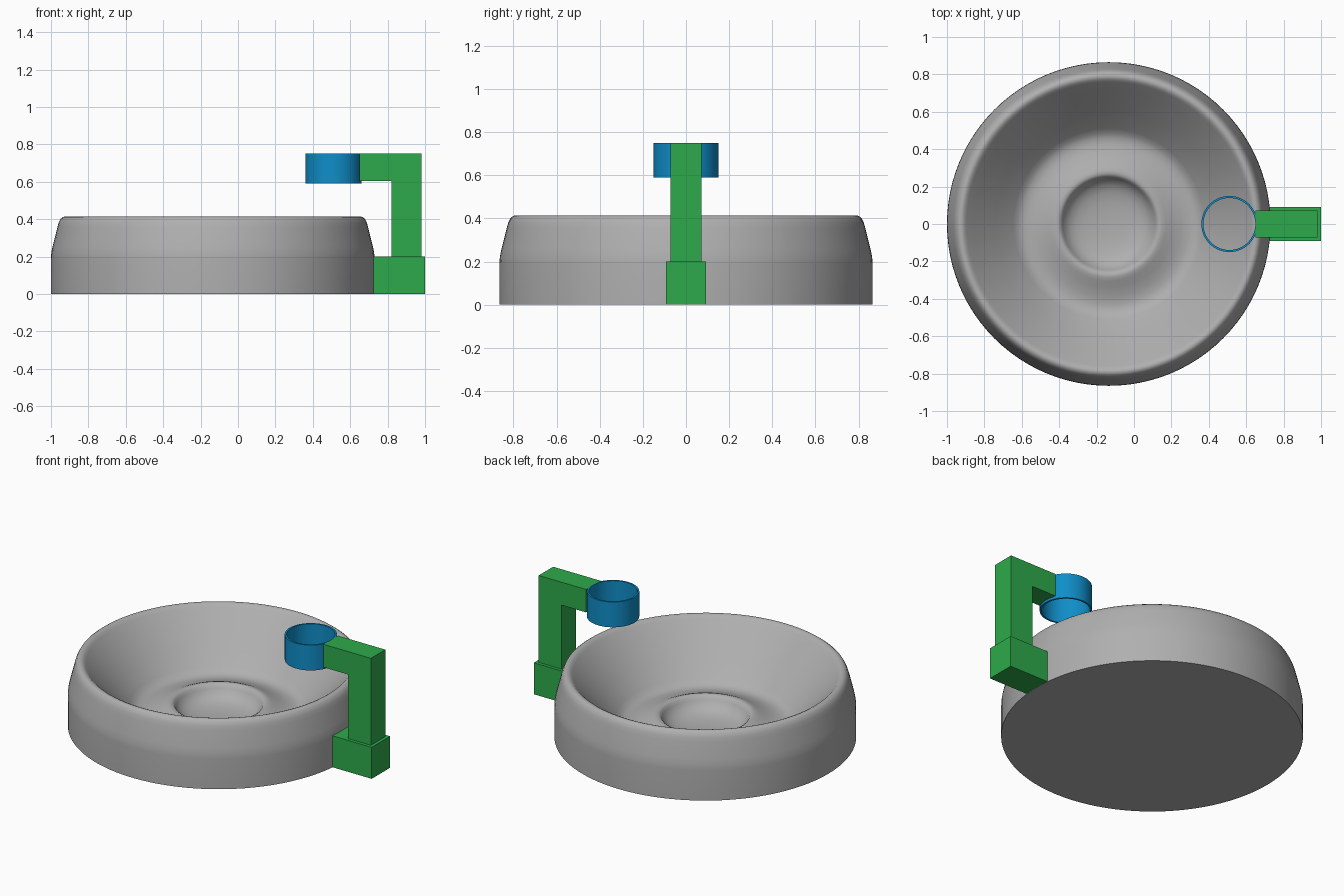
import bpy, bmesh, math

if "Cube" in bpy.data.objects:
    bpy.data.objects.remove(bpy.data.objects["Cube"])


def material(name, rgb):
    m = bpy.data.materials.new(name)
    m.diffuse_color = (*rgb, 1)
    m.use_nodes = True
    m.node_tree.nodes["Principled BSDF"].inputs["Base Color"].default_value = m.diffuse_color
    return m


GREY = material("grey", (0.43, 0.43, 0.43))
GREEN = material("green", (0.027, 0.40, 0.07))
BLUE = material("blue", (0.005, 0.27, 0.58))


def finish(name, bm, mat, smooth=None):
    bmesh.ops.remove_doubles(bm, verts=bm.verts, dist=1e-5)
    bmesh.ops.recalc_face_normals(bm, faces=bm.faces)
    mesh = bpy.data.meshes.new(name)
    bm.to_mesh(mesh)
    bm.free()
    mesh.materials.append(mat)
    ob = bpy.data.objects.new(name, mesh)
    bpy.context.collection.objects.link(ob)
    if smooth:
        bpy.ops.object.select_all(action='DESELECT')
        ob.select_set(True)
        bpy.context.view_layer.objects.active = ob
        bpy.ops.object.shade_smooth_by_angle(angle=math.radians(smooth))
    return ob


def lathe(name, profile, centre_x, mat, steps=96):
    """Spin a list of (radius, height) points about a vertical axis."""
    bm = bmesh.new()
    verts = [bm.verts.new((r, 0, z)) for r, z in profile]
    edges = [bm.edges.new(p) for p in zip(verts, verts[1:])]
    bmesh.ops.spin(bm, geom=verts + edges, cent=(0, 0, 0), axis=(0, 0, 1),
                   angle=math.tau, steps=steps, use_merge=False)
    bmesh.ops.translate(bm, verts=bm.verts, vec=(centre_x, 0, 0))
    return finish(name, bm, mat, 35)


def extrude_y(name, outline, half_width, mat):
    """Extrude an (x, z) outline evenly to both sides of y = 0."""
    bm = bmesh.new()
    face = bm.faces.new([bm.verts.new((x, -half_width, z)) for x, z in outline])
    new = bmesh.ops.extrude_face_region(bm, geom=[face])["geom"]
    bmesh.ops.translate(bm, vec=(0, 2 * half_width, 0),
                        verts=[v for v in new if isinstance(v, bmesh.types.BMVert)])
    return finish(name, bm, mat)


# Dish: outer wall, rounded rim, sloping inside, raised ring and central hollow
lathe("dish", [
    (0, 0), (0.865, 0), (0.865, 0.19), (0.863, 0.22), (0.856, 0.255),
    (0.831, 0.355), (0.824, 0.38), (0.813, 0.402), (0.80, 0.412), (0.787, 0.414),
    (0.773, 0.408), (0.76, 0.395), (0.72, 0.352), (0.60, 0.225), (0.51, 0.131),
    (0.485, 0.11), (0.46, 0.1), (0.43, 0.098), (0.39, 0.105), (0.34, 0.122),
    (0.305, 0.138), (0.285, 0.145), (0.268, 0.146), (0.255, 0.138),
    (0.245, 0.12), (0.23, 0.098), (0.205, 0.077), (0.17, 0.062),
    (0.12, 0.052), (0.06, 0.047), (0, 0.046)], -0.135, GREY)

# Bracket: block on the side of the dish, upright and arm
extrude_y("bracket_base", [(0.72, 0.001), (1, 0.001), (1, 0.2), (0.72, 0.2)],
          0.092, GREEN)
extrude_y("bracket_arm", [(0.82, 0.19), (0.98, 0.19), (0.98, 0.75), (0.649, 0.75),
                          (0.649, 0.605), (0.82, 0.605)], 0.072, GREEN)

# Open ring held above the dish
lathe("holder_ring", [(0.15, 0.59), (0.15, 0.75), (0.139, 0.75), (0.139, 0.59),
                      (0.15, 0.59)], 0.51, BLUE, 64)
